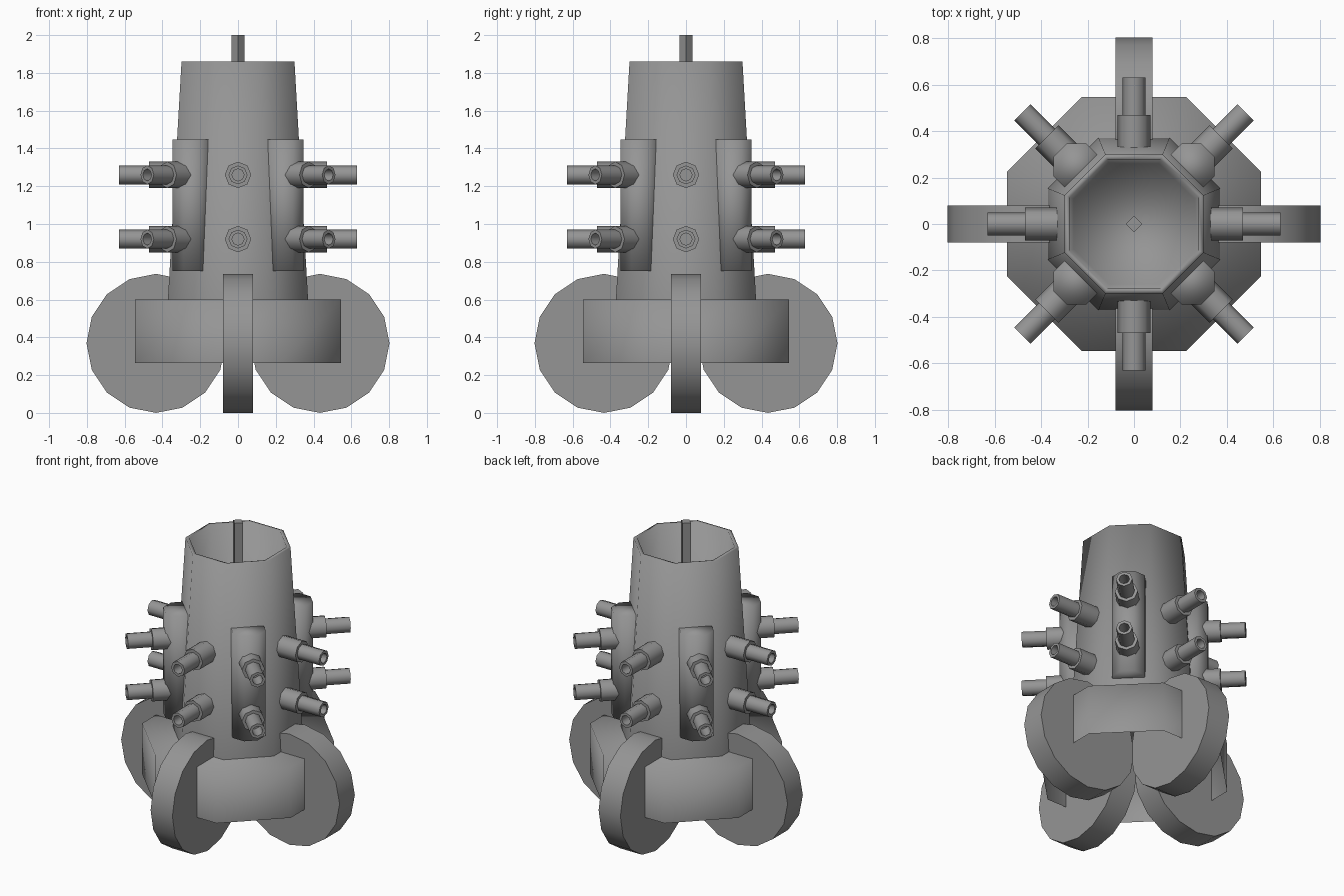
import bpy, bmesh
from math import radians, cos, sin, tau
from mathutils import Matrix

cube = bpy.data.objects.get("Cube")
if cube:
    bpy.data.objects.remove(cube, do_unlink=True)

grey = bpy.data.materials.new("plain grey")
grey.use_nodes = True
colour = (0.3, 0.3, 0.3, 1)
grey.diffuse_color = colour
grey.node_tree.nodes["Principled BSDF"].inputs["Base Color"].default_value = colour

# Octagons are sized by the distance to their flats
FLAT = 1 / cos(radians(22.5))


def lathe(name, profile, sides, matrix=Matrix(), phase=0.0, soft=False):
    """Turn a (radius, height) profile around z; zero radius closes with a cap."""
    bm = bmesh.new()
    rings = []
    for r, z in profile:
        if r:
            rings.append([bm.verts.new((r * cos(phase + tau * i / sides),
                                        r * sin(phase + tau * i / sides), z))
                          for i in range(sides)])
    for a, b in zip(rings, rings[1:]):
        for i in range(sides):
            j = (i + 1) % sides
            bm.faces.new((a[i], a[j], b[j], b[i]))
    if profile[0][0] == 0:
        bm.faces.new(rings[0][::-1])
    if profile[-1][0] == 0:
        bm.faces.new(rings[-1])
    bm.transform(matrix)
    mesh = bpy.data.meshes.new(name)
    bm.to_mesh(mesh)
    bm.free()
    mesh.materials.append(grey)
    obj = bpy.data.objects.new(name, mesh)
    bpy.context.collection.objects.link(obj)
    if soft:
        mesh.shade_smooth()
    else:
        bpy.ops.object.select_all(action="DESELECT")
        obj.select_set(True)
        bpy.context.view_layer.objects.active = obj
        bpy.ops.object.shade_smooth_by_angle(angle=radians(50))
    return obj


def spin(degrees):
    return Matrix.Rotation(radians(degrees), 4, "Z")


# Tapered eight-sided tower with a hollow top
lathe("tower_body",
      [(0.371 * FLAT, 0.6), (0.299 * FLAT, 1.86), (0.277 * FLAT, 1.86),
       (0.26 * FLAT, 1.5), (0, 1.5)],
      8, phase=radians(22.5), soft=True)

# Wide base drum, open underneath
lathe("base_drum", [(0.546 * FLAT, 0.265), (0.546 * FLAT, 0.6), (0, 0.6)],
      8, phase=radians(22.5), soft=True)

# Mast standing in the hollow top
lathe("mast", [(0, 1.5), (0.035, 1.5), (0.035, 2.0), (0, 2.0)], 4)

# Four upright wheels
for n in range(4):
    place = (spin(90 * n) @ Matrix.Translation((0.434, 0, 0.368))
             @ Matrix.Rotation(radians(90), 4, "X"))
    lathe(f"wheel_{n + 1}", [(0, -0.08), (0.368, -0.08), (0.368, 0.08), (0, 0.08)],
          16, place)

# Four corner columns
for n in range(4):
    place = spin(45 + 90 * n) @ Matrix.Translation((0.35, 0, 0))
    lathe(f"corner_column_{n + 1}",
          [(0, 0.75), (0.1 * FLAT, 0.75), (0.1 * FLAT, 1.447), (0, 1.447)],
          8, place, phase=radians(22.5), soft=True)

# Two rows of stepped hollow barrels, longer on the columns
for row, height in enumerate((0.92, 1.26)):
    for n in range(8):
        step, tip = (0.53, 0.68) if n % 2 else (0.47, 0.63)
        place = (Matrix.Translation((0, 0, height)) @ spin(45 * n)
                 @ Matrix.Rotation(radians(90), 4, "Y"))
        lathe(f"barrel_{row + 1}_{n + 1}",
              [(0, 0.25), (0.07, 0.25), (0.07, step), (0.05, step), (0.05, tip),
               (0.032, tip), (0.032, tip - 0.1), (0, tip - 0.1)],
              8, place)
